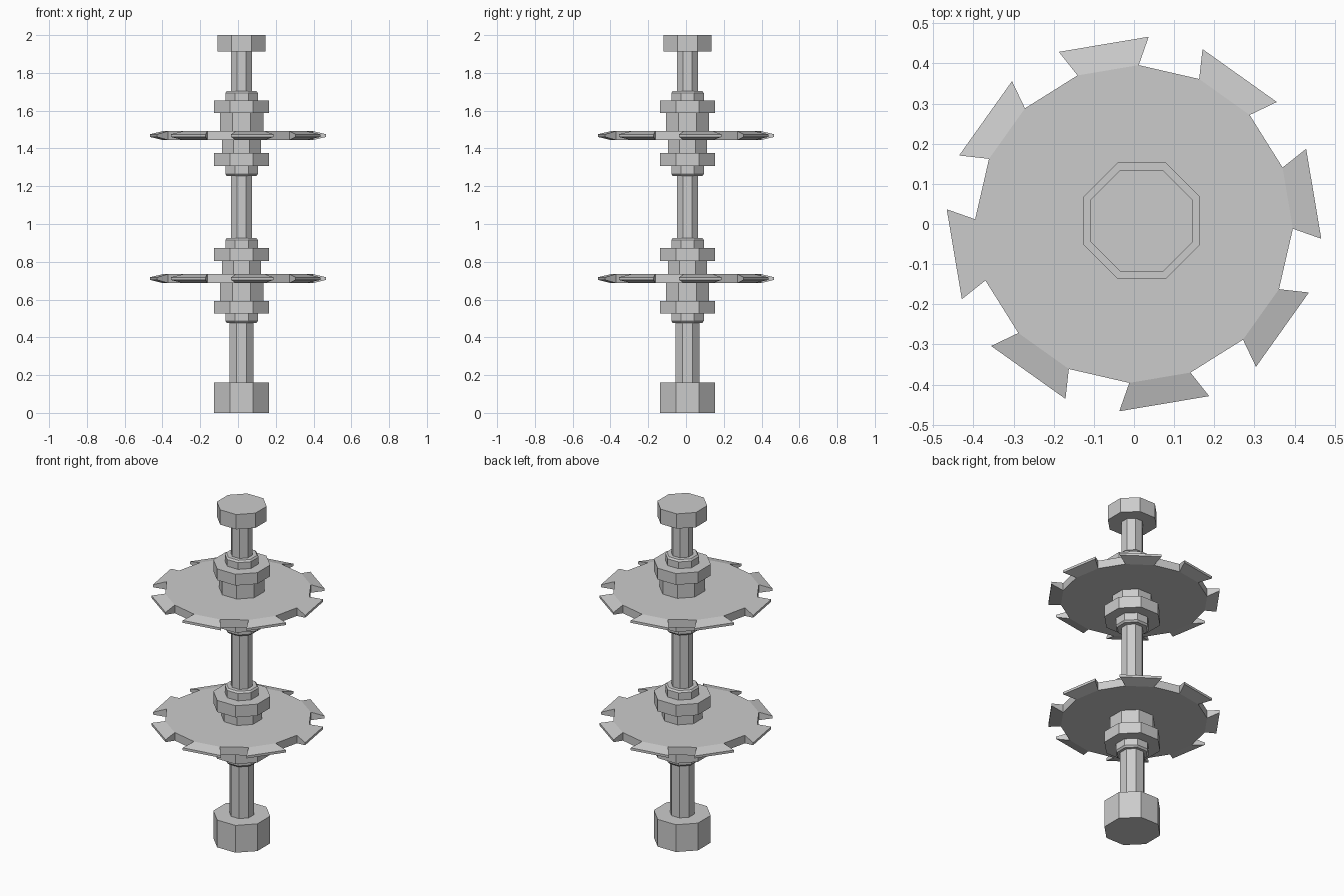
import bpy, bmesh
from math import cos, sin, radians, pi

if "Cube" in bpy.data.objects:
    bpy.data.objects.remove(bpy.data.objects["Cube"])

CX, CY = 0.019, 0.008   # shaft axis, slightly off the blade centre


def make_object(name, bm):
    bmesh.ops.recalc_face_normals(bm, faces=bm.faces)
    mesh = bpy.data.meshes.new(name)
    bm.to_mesh(mesh)
    bm.free()
    ob = bpy.data.objects.new(name, mesh)
    bpy.context.collection.objects.link(ob)
    return ob


def octagon_lathe(name, profile):
    """Capped eight-sided solid; profile = (flat-to-axis distance, z)."""
    bm = bmesh.new()
    rings = []
    for a, z in profile:
        r = a / cos(pi / 8)
        rings.append([bm.verts.new((CX + r * cos(pi / 8 + k * pi / 4),
                                    CY + r * sin(pi / 8 + k * pi / 4), z)) for k in range(8)])
    for lo, hi in zip(rings, rings[1:]):
        for k in range(8):
            j = (k + 1) % 8
            bm.faces.new((lo[k], lo[j], hi[j], hi[k]))
    bm.faces.new(rings[0])
    bm.faces.new(rings[-1])
    return make_object(name, bm)


def saw_blade(name, zc):
    """Sixteen-sided disc with flared, thinned teeth on alternate sides."""
    bm = bmesh.new()

    def pair(r, deg, h):
        x, y = r * cos(radians(deg)), r * sin(radians(deg))
        return bm.verts.new((x, y, zc - h)), bm.verts.new((x, y, zc + h))

    rim = [pair(0.396, 88.3 + 22.5 * k, 0.024) for k in range(16)]
    bm.faces.new([p[0] for p in rim])
    bm.faces.new([p[1] for p in rim])
    for k in range(16):
        a, b = rim[k], rim[(k + 1) % 16]
        if k % 2:
            bm.faces.new((a[0], b[0], b[1], a[1]))
            continue
        ang = 88.3 + 22.5 * k
        c, d = pair(0.468, ang - 2.8, 0.007), pair(0.468, ang + 25.3, 0.007)
        for p, q in ((a, c), (c, d), (d, b)):
            bm.faces.new((p[0], q[0], q[1], p[1]))
        bm.faces.new((a[0], c[0], d[0], b[0]))
        bm.faces.new((a[1], c[1], d[1], b[1]))
    return make_object(name, bm)


def hub(name, z, blade_z, below, above):
    """Collar, nut, spacer, nut, collar; z = the six heights upward."""
    octagon_lathe(name, [
        (0.078, z[0]), (0.086, z[0] + 0.01), (0.086, z[1]), (0.145, z[1]), (0.145, z[2]),
        (below, z[2]), (below, blade_z), (above, blade_z), (above, z[3]),
        (0.145, z[3]), (0.145, z[4]), (0.086, z[4]), (0.086, z[5] - 0.01), (0.078, z[5])])


# Shaft with end caps
octagon_lathe("shaft", [
    (0.145, 0), (0.145, 0.162), (0.063, 0.162), (0.063, 0.50), (0.056, 0.50),
    (0.056, 1.912), (0.127, 1.912), (0.127, 2.0)])

# Lower blade and its hub
saw_blade("lower_blade", 0.711)
hub("lower_hub", (0.476, 0.526, 0.593, 0.804, 0.873, 0.926), 0.711, 0.115, 0.104)

# Upper blade and its hub, flipped
saw_blade("upper_blade", 1.468)
hub("upper_hub", (1.254, 1.307, 1.376, 1.587, 1.654, 1.704), 1.468, 0.104, 0.115)
